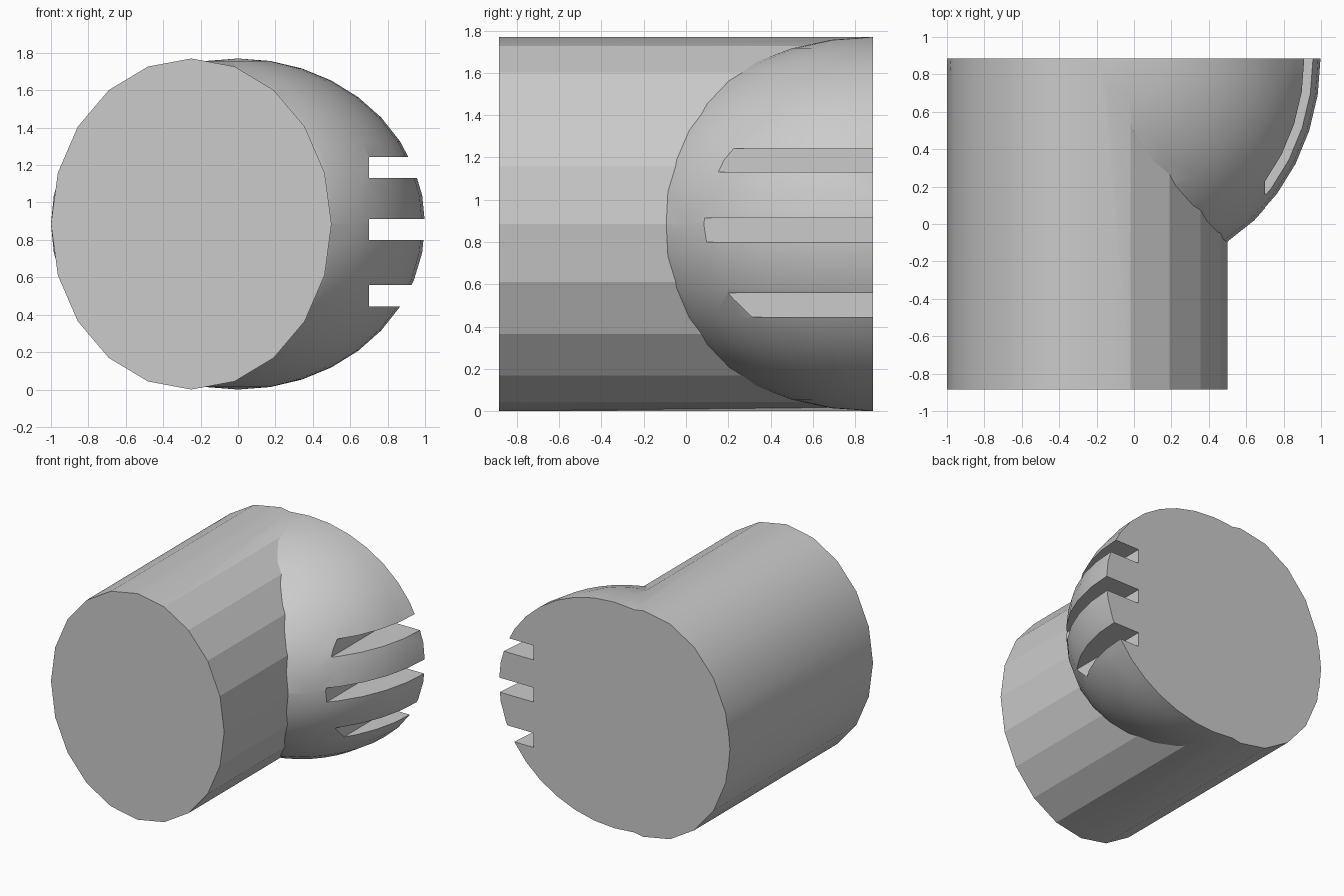
import bpy, bmesh, math
from mathutils import Matrix

cube = bpy.data.objects.get("Cube")
if cube:
    bpy.data.objects.remove(cube, do_unlink=True)

R = 0.885      # half height and half length
grey = bpy.data.materials.new("plain_grey")
grey.use_nodes = True
colour = (0.6, 0.6, 0.6, 1)
grey.diffuse_color = colour
grey.node_tree.nodes["Principled BSDF"].inputs["Base Color"].default_value = colour


def finish(name, bm):
    bmesh.ops.recalc_face_normals(bm, faces=bm.faces)
    mesh = bpy.data.meshes.new(name)
    bm.to_mesh(mesh)
    bm.free()
    mesh.materials.append(grey)
    ob = bpy.data.objects.new(name, mesh)
    bpy.context.collection.objects.link(ob)
    return ob


def box(name, lo, hi):
    bm = bmesh.new()
    bmesh.ops.create_cube(bm, size=1)
    for v in bm.verts:
        v.co = [a if c < 0 else b for c, a, b in zip(v.co, lo, hi)]
    return finish(name, bm)


def boolean(target, other, operation):
    mod = target.modifiers.new(other.name, 'BOOLEAN')
    mod.object, mod.operation, mod.solver = other, operation, 'EXACT'
    bpy.context.view_layer.objects.active = target
    bpy.ops.object.modifier_apply(modifier=mod.name)
    bpy.data.objects.remove(other, do_unlink=True)


# Oval barrel running front to back, overlong at the back for trimming
bm = bmesh.new()
bmesh.ops.create_cone(bm, cap_ends=True, segments=20, radius1=1, radius2=1, depth=2)
bm.transform(Matrix.Translation((-0.25, 0.115, R)) @ Matrix.Diagonal((0.75, 1, R, 1))
             @ Matrix.Rotation(math.pi / 2, 4, 'X'))
body = finish("barrel_with_dome", bm)

# Stretched dome on the side
bm = bmesh.new()
bmesh.ops.create_uvsphere(bm, u_segments=36, v_segments=18, radius=1)
bm.transform(Matrix.Translation((0, R, R)) @ Matrix.Diagonal((1, 1.13, R, 1)))
boolean(body, finish("dome", bm), 'UNION')

# Flat back and three horizontal slots
boolean(body, box("back_trim", (-2, R, -1), (2, 3, 3)), 'DIFFERENCE')
for z in (0.445, 0.8, 1.13):
    boolean(body, box("slot", (0.7, -2, z), (2, 2, z + 0.113)), 'DIFFERENCE')

# Rounded surfaces smooth, the cut side of the barrel faceted
bpy.ops.object.select_all(action='DESELECT')
body.select_set(True)
bpy.context.view_layer.objects.active = body
bpy.ops.object.shade_smooth_by_angle(angle=math.radians(30))
for p in body.data.polygons:
    if abs(p.normal.y) < 0.001 and p.center.x > 0 and p.center.y < 0.3 and p.area > 0.15:
        p.use_smooth = False
